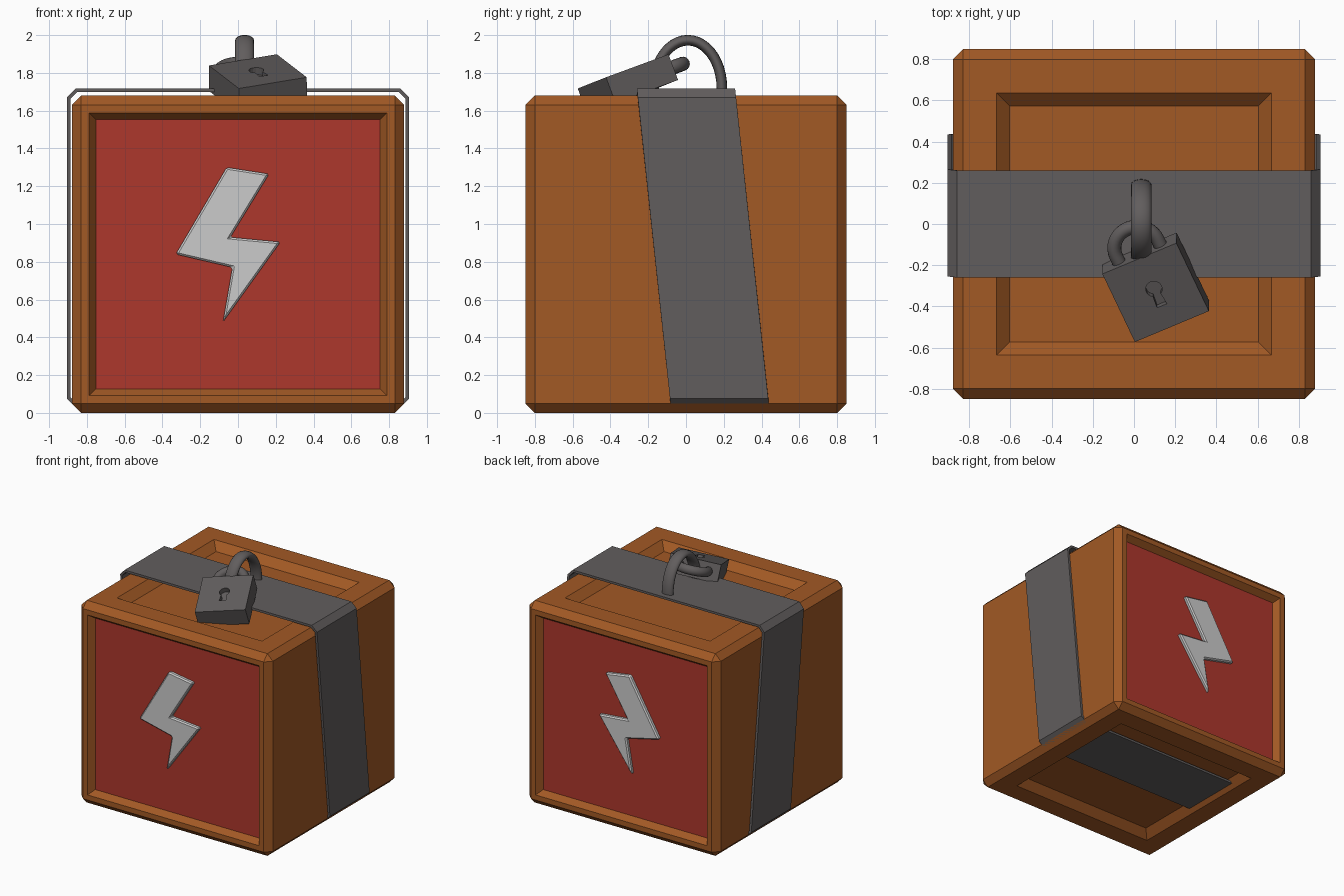
import bpy, bmesh, math
from mathutils import Vector, Matrix

if "Cube" in bpy.data.objects:
    bpy.data.objects.remove(bpy.data.objects["Cube"])


def mat(name, rgb):
    m = bpy.data.materials.new(name)
    m.diffuse_color = (*rgb, 1)
    m.use_nodes = True
    m.node_tree.nodes["Principled BSDF"].inputs["Base Color"].default_value = m.diffuse_color
    return m


wood = mat("brown", (0.36, 0.10, 0.018))
red = mat("red", (0.42, 0.038, 0.025))
iron = mat("dark_grey", (0.12, 0.11, 0.11))


def finish(name, bm, *mats, recalc=True):
    if recalc:
        bmesh.ops.recalc_face_normals(bm, faces=bm.faces)
    me = bpy.data.meshes.new(name)
    bm.to_mesh(me)
    bm.free()
    for m in mats:
        me.materials.append(m)
    ob = bpy.data.objects.new(name, me)
    bpy.context.collection.objects.link(ob)
    return ob


def prism(name, outline, vec, *mats):
    """Extrude a closed 3D outline along vec."""
    bm = bmesh.new()
    face = bm.faces.new([bm.verts.new(p) for p in outline])
    ext = bmesh.ops.extrude_face_region(bm, geom=[face], use_keep_orig=True)
    bmesh.ops.translate(bm, vec=vec, verts=[v for v in ext["geom"] if isinstance(v, bmesh.types.BMVert)])
    return finish(name, bm, *mats)


def sweep(name, path, side, r_side, r_out, n=16):
    """Smooth tube with an oval section along a planar path."""
    bm = bmesh.new()
    side, rings = Vector(side), []
    path = [Vector(p) for p in path]
    for i, p in enumerate(path):
        t = (path[min(i + 1, len(path) - 1)] - path[max(i - 1, 0)]).normalized()
        out = side.cross(t)
        angles = [2 * math.pi * k / n for k in range(n)]
        rings.append([bm.verts.new(p + side * r_side * math.cos(a) + out * r_out * math.sin(a)) for a in angles])
    for a, b in zip(rings, rings[1:]):
        for k in range(n):
            bm.faces.new((a[k], a[(k + 1) % n], b[(k + 1) % n], b[k])).smooth = True
    bm.faces.new(rings[0])
    bm.faces.new(rings[-1])
    return finish(name, bm, iron)


# Crate: chamfered block with recessed front, back, top and bottom
bm = bmesh.new()
bmesh.ops.create_cube(bm, size=1, matrix=Matrix.Translation((0, 0, 0.84)) @ Matrix.Diagonal((1.76, 1.70, 1.68, 1)))
bmesh.ops.bevel(bm, geom=bm.edges[:], offset=0.05, segments=1, affect='EDGES')
bm.normal_update()
big = [f for f in bm.faces if f.calc_area() > 1 and abs(f.normal.x) < 0.5]
for f in big:
    panel = abs(f.normal.y) > 0.5
    rim, slope, depth = (0.06, 0.05, 0.05) if panel else (0.23, 0.09, 0.06)
    bmesh.ops.inset_individual(bm, faces=[f], thickness=rim)
    bmesh.ops.inset_individual(bm, faces=[f], thickness=slope, depth=-depth)
    f.material_index = 1 if panel else 0
finish("crate", bm, wood, red)

# Lightning bolts on front and back panels
zigzag = [(-0.06, 1.30), (0.165, 1.265), (-0.04, 0.93), (0.225, 0.905), (-0.08, 0.48), (-0.03, 0.77), (-0.33, 0.84)]
bolt = prism("bolt_emblem", [(x, -0.79, z) for x, z in zigzag], (0, -0.04, 0))
bev = bolt.modifiers.new("bevel", 'BEVEL')
bev.width, bev.segments = 0.01, 1
bolt.modifiers.new("back_copy", 'MIRROR').use_axis = (False, True, False)

# Metal strap: slanted band around the sides, top and bottom
loop = [(-0.86, 0.03), (0.86, 0.03), (0.905, 0.075), (0.905, 1.67),
        (0.86, 1.717), (-0.86, 1.717), (-0.905, 1.67), (-0.905, 0.075)]
bm = bmesh.new()
rows = [[bm.verts.new((x, y + 0.18 * (1.717 - z) / 1.687, z)) for y in (-0.26, 0.26)] for x, z in loop]
for i, (f0, b0) in enumerate(rows):
    f1, b1 = rows[(i + 1) % 8]
    bm.faces.new((f0, b0, b1, f1))
strap = finish("strap", bm, iron, recalc=False)
sol = strap.modifiers.new("thickness", 'SOLIDIFY')
sol.thickness, sol.offset = 0.02, -1

# Staple on top of the strap
arch = [math.radians(-8 + 196 * i / 24) for i in range(25)]
sweep("staple", [(0.035, 0.01 + 0.18 * math.cos(a), 1.72 + 0.253 * math.sin(a)) for a in arch], (1, 0, 0), 0.05, 0.028)

# Padlock in its own frame: u across, v towards the shackle, w out of the face
u = Vector((0.91, 0.38, 0.15)).normalized()
w = u.cross(Vector((-0.34, 0.88, 0.325))).normalized()
v = w.cross(u)
frame = Matrix((u, v, w)).transposed().to_4x4()
frame.translation = Vector((0.105, -0.333, 1.808))
h, k = 0.197, 0.193
body = prism("padlock_body", [(-h, -k, 0), (h, -k, 0), (h, k, 0), (-h, k, 0)], (0, 0, -0.145), iron)
body.matrix_world = frame

# Keyhole cut
ring = [math.radians(-60 + 300 * i / 14) for i in range(15)]
hole = [(0.04 * math.cos(a), 0.02 + 0.04 * math.sin(a), 0.02) for a in ring]
hole += [(-0.026, -0.075, 0.02), (0.026, -0.075, 0.02)]
cutter = prism("keyhole_cutter", hole, (0, 0, -0.06))
cutter.matrix_world = frame
cutter.hide_render = True
cutter.hide_viewport = False
cutter.display_type = 'WIRE'
cut = body.modifiers.new("keyhole", 'BOOLEAN')
cut.object, cut.operation, cut.solver = cutter, 'DIFFERENCE', 'EXACT'

# Shackle
half = [math.pi * i / 18 for i in range(19)]
path = [(0.11, k - 0.03, -0.072)]
path += [(0.11 * math.cos(a), k + 0.03 + 0.11 * math.sin(a), -0.072) for a in half]
path += [(-0.11, k - 0.03, -0.072)]
sweep("padlock_shackle", path, (0, 0, 1), 0.037, 0.034).matrix_world = frame
